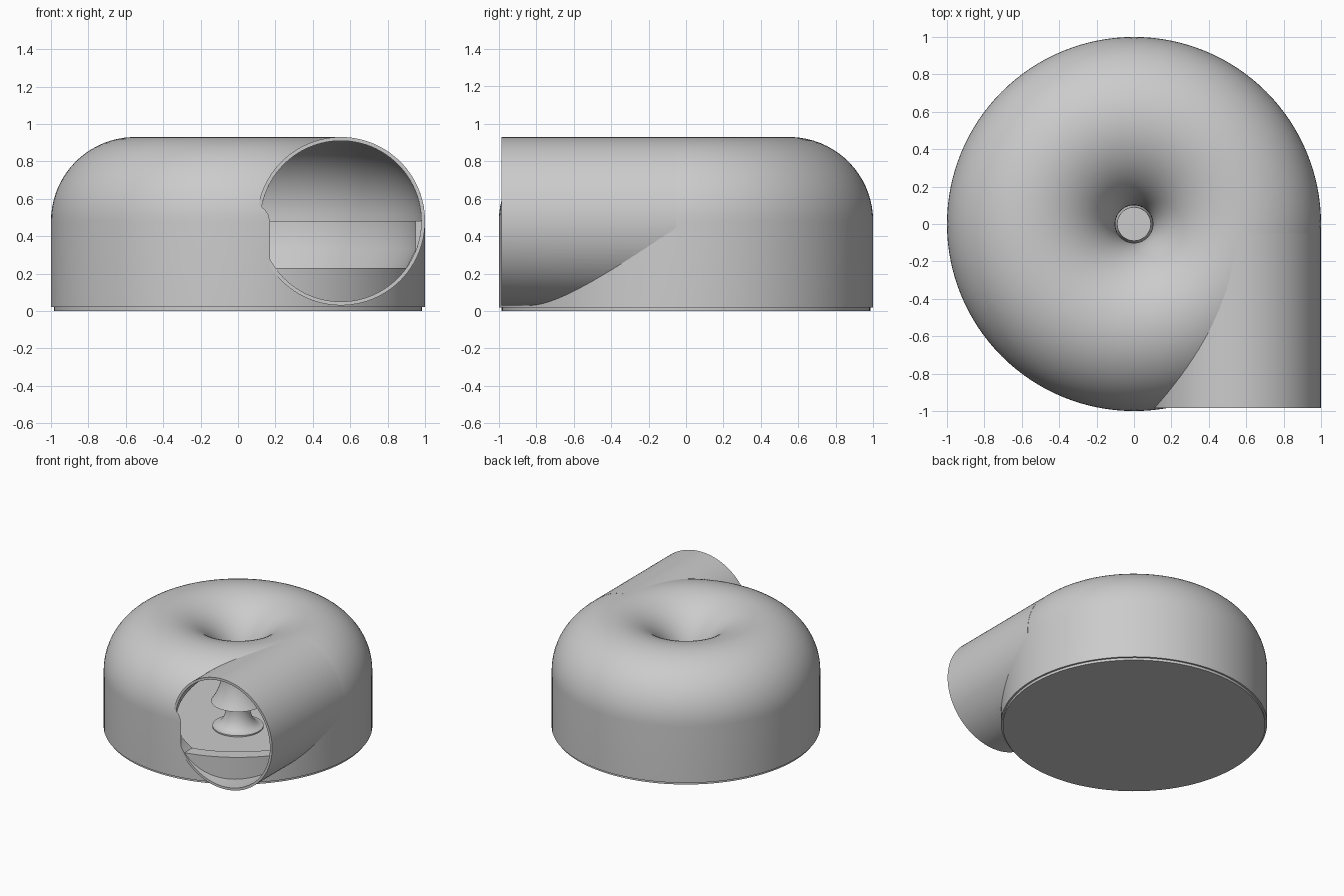
import bpy
import bmesh
from math import sin, cos, pi, tau, asin

if "Cube" in bpy.data.objects:
    bpy.data.objects.remove(bpy.data.objects["Cube"])

RING, TUBE, WALL = 0.55, 0.45, 0.02   # ring radius, tube radius, wall
MID, SILL, FRONT = 0.48, 0.23, -0.985  # ring height, sill height, outlet mouth
SEGMENTS = 128

grey = bpy.data.materials.new("plain grey")
grey.use_nodes = True
grey.diffuse_color = (0.6, 0.6, 0.6, 1)
grey.node_tree.nodes["Principled BSDF"].inputs["Base Color"].default_value = grey.diffuse_color


def arc(radius, start, end, steps=32):
    """Points of the ring's cross-section circle."""
    angles = [start + (end - start) * i / steps for i in range(steps + 1)]
    return [(RING + radius * cos(a), MID + radius * sin(a)) for a in angles]


def finish(bm, name):
    bmesh.ops.remove_doubles(bm, verts=bm.verts, dist=1e-5)
    bmesh.ops.recalc_face_normals(bm, faces=bm.faces)
    mesh = bpy.data.meshes.new(name)
    bm.to_mesh(mesh)
    bm.free()
    mesh.materials.append(grey)
    obj = bpy.data.objects.new(name, mesh)
    bpy.context.collection.objects.link(obj)
    return obj


def lathe(name, profile):
    """Revolve a closed (radius, height) loop about the z axis."""
    bm = bmesh.new()
    rings = []
    for i in range(SEGMENTS):
        a = tau * i / SEGMENTS
        rings.append([bm.verts.new((r * cos(a), r * sin(a), z)) for r, z in profile])
    n = len(profile)
    for i in range(SEGMENTS):
        p, q = rings[i], rings[(i + 1) % SEGMENTS]
        for j in range(n):
            k = (j + 1) % n
            if profile[j][0] + profile[k][0] > 0:
                bm.faces.new((p[j], q[j], q[k], p[k]))
    # collapse zero-radius vertices on the axis
    bmesh.ops.dissolve_degenerate(bm, dist=1e-6, edges=bm.edges)
    return finish(bm, name)


def prism(name, outline, y0, y1):
    """Extrude an (x, z) outline along y."""
    bm = bmesh.new()
    face = bm.faces.new([bm.verts.new((x, y0, z)) for x, z in outline])
    out = bmesh.ops.extrude_face_region(bm, geom=[face])["geom"]
    moved = [v for v in out if isinstance(v, bmesh.types.BMVert)]
    bmesh.ops.translate(bm, verts=moved, vec=(0, y1 - y0, 0))
    return finish(bm, name)


def cut(obj, cutter):
    mod = obj.modifiers.new("cut", 'BOOLEAN')
    mod.operation, mod.solver, mod.object = 'DIFFERENCE', 'EXACT', cutter
    bpy.context.view_layer.objects.active = obj
    bpy.ops.object.modifier_apply(modifier=mod.name)
    bpy.data.objects.remove(cutter)


# Rounded shell with a central throat, open inside
inner = TUBE - WALL
dip_out = pi + asin((MID - SILL) / TUBE)
dip_in = pi + asin((MID - SILL) / inner)
shell = lathe("shell", [(1, WALL)] + arc(TUBE, 0, dip_out, 44)
              + arc(inner, dip_in, 0, 44)
              + [(0.95, MID), (0.95, 0.33), (0.9, SILL), (0.9, WALL)])

# Outlet opening through the shell, down to the sill
drop = asin((MID - SILL) / inner)
cut(shell, prism("opening_cutter", arc(inner, -drop, pi + drop, 64), FRONT, -0.02))

# Outlet tube, trimmed where it runs into the shell
circle = arc(TUBE, 0, tau, 96)[:-1]
bore = arc(inner, 0, tau, 96)[:-1]
outlet = prism("outlet_tube", circle, FRONT, -0.05)
cut(outlet, prism("bore_cutter", bore, FRONT - 0.2, 0.2))
cut(outlet, lathe("trim_cutter", [(0.99, -0.1)] + arc(TUBE - 0.01, 0, pi)
                  + [(0.11, -0.1)]))

# Base plate and the flared post below the throat
base = lathe("base_plate", [(0, 0), (0.985, 0), (0.985, WALL), (0, WALL)])
flare = [(0.09 + 0.1 * (1 - sin(t * pi / 24)), 0.03 + 0.15 * (1 - cos(t * pi / 24)))
         for t in range(13)]
post = lathe("flared_post", [(0, WALL), (0.19, WALL)] + flare + [(0.09, 0.2), (0, 0.2)])

# Smooth curves, keeping the rims sharp
for obj in (shell, outlet, base, post):
    bpy.ops.object.select_all(action='DESELECT')
    obj.select_set(True)
    bpy.context.view_layer.objects.active = obj
    bpy.ops.object.shade_smooth_by_angle(angle=pi / 6)
